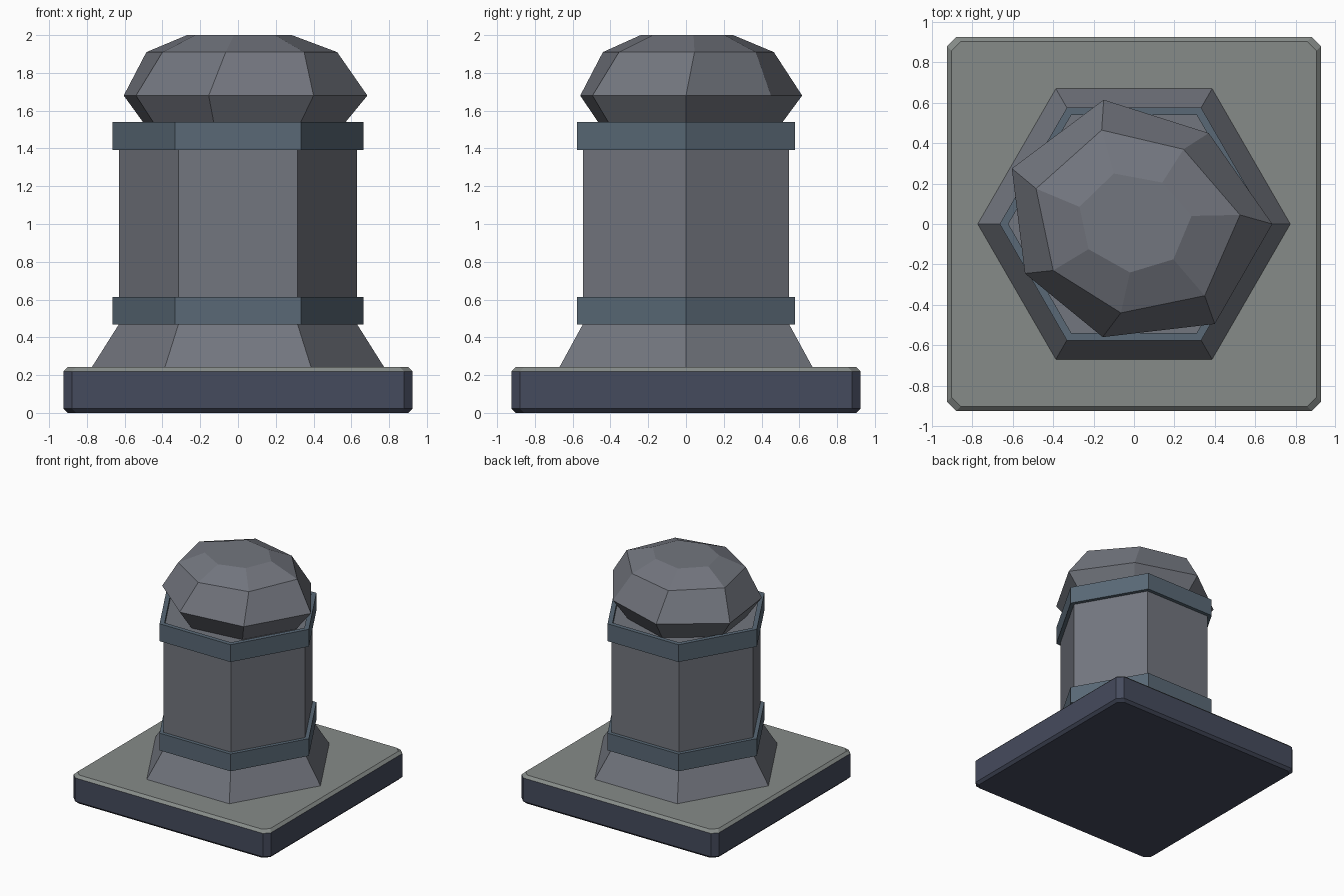
import bpy, math

if "Cube" in bpy.data.objects:
    bpy.data.objects.remove(bpy.data.objects["Cube"])


def material(name, rgb):
    m = bpy.data.materials.new(name)
    m.diffuse_color = (*rgb, 1)
    m.use_nodes = True
    m.node_tree.nodes["Principled BSDF"].inputs["Base Color"].default_value = m.diffuse_color
    return m


stone = material("grey_stone", (0.17, 0.18, 0.21))
band_mat = material("blue_grey_band", (0.10, 0.14, 0.18))
side_mat = material("dark_slab_side", (0.06, 0.07, 0.11))
top_mat = material("pale_slab_top", (0.24, 0.26, 0.25))


def loft(name, rings, mats, closed=False):
    """Join equal-length rings of points with quads; cap the ends or close into a tube."""
    n = len(rings[0])
    verts = [p for r in rings for p in r]
    faces = []
    count = len(rings)
    for k in range(count if closed else count - 1):
        a, b = k * n, ((k + 1) % count) * n
        faces += [(a + i, a + (i + 1) % n, b + (i + 1) % n, b + i) for i in range(n)]
    if not closed:
        faces.append(tuple(reversed(range(n))))
        faces.append(tuple(range((count - 1) * n, count * n)))
    mesh = bpy.data.meshes.new(name)
    mesh.from_pydata(verts, [], faces)
    for m in mats:
        mesh.materials.append(m)
    obj = bpy.data.objects.new(name, mesh)
    bpy.context.collection.objects.link(obj)
    return obj


def hexagon(r, z):
    return [(r * math.cos(i * math.pi / 3), r * math.sin(i * math.pi / 3), z) for i in range(6)]


def slab_ring(h, z, c=0.045):
    """Square outline with chamfered corners."""
    k = h - c
    return [(h, -k, z), (h, k, z), (k, h, z), (-k, h, z),
            (-h, k, z), (-h, -k, z), (-k, -h, z), (k, -h, z)]


# Square base slab with chamfered edges and a paler top
slab = loft("base_slab", [slab_ring(0.903, 0), slab_ring(0.925, 0.022),
                          slab_ring(0.925, 0.22), slab_ring(0.903, 0.242)],
            [side_mat, top_mat])
for p in slab.data.polygons:
    if p.normal.z > 0.3:
        p.material_index = 1

# Flared foot and column
loft("flared_foot", [hexagon(0.775, 0.24), hexagon(0.63, 0.47)], [stone])
loft("column", [hexagon(0.63, 0.47), hexagon(0.63, 1.51)], [stone])

# Two raised hexagonal bands
for name, z0, z1 in (("lower_band", 0.467, 0.613), ("upper_band", 1.393, 1.54)):
    loft(name, [hexagon(0.665, z0), hexagon(0.665, z1),
                hexagon(0.622, z1), hexagon(0.622, z0)], [band_mat], closed=True)

# Irregular seven-sided cap stone
widest = [(0.685, 0.0), (0.37, 0.45), (-0.15, 0.615), (-0.605, 0.275),
          (-0.54, -0.245), (-0.155, -0.56), (0.40, -0.495)]
shoulder = [(0.525, 0.045), (0.245, 0.37), (-0.16, 0.465), (-0.485, 0.175),
            (-0.40, -0.23), (-0.065, -0.44), (0.35, -0.355)]
crown = [(0.285, 0.04), (0.14, 0.205), (-0.10, 0.25), (-0.27, 0.085),
         (-0.225, -0.125), (-0.02, -0.24), (0.195, -0.175)]
loft("cap_stone", [[(x * 0.79, y * 0.79, 1.505) for x, y in widest],
                   [(x, y, 1.68) for x, y in widest],
                   [(x, y, 1.91) for x, y in shoulder],
                   [(x, y, 2.0) for x, y in crown]], [stone])
